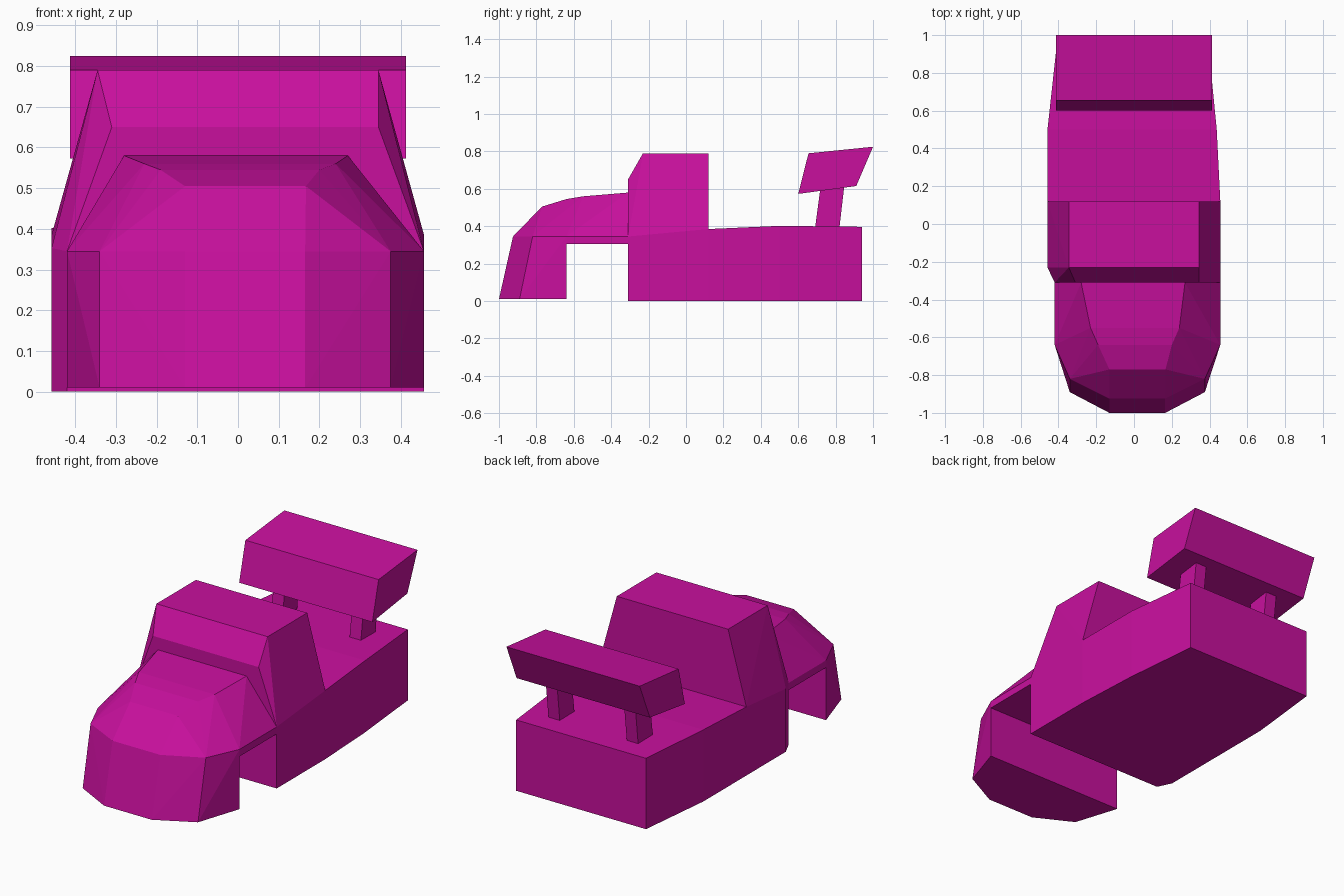
import bpy
import bmesh

cube = bpy.data.objects.get("Cube")
if cube:
    bpy.data.objects.remove(cube, do_unlink=True)

paint = bpy.data.materials.new("magenta_paint")
paint.use_nodes = True
COLOUR = (0.58, 0.005, 0.34, 1)
paint.diffuse_color = COLOUR
paint.node_tree.nodes["Principled BSDF"].inputs["Base Color"].default_value = COLOUR


def solid(name, points):
    """Flat-faced convex solid around its corner points."""
    bm = bmesh.new()
    for p in points:
        bm.verts.new(p)
    hull = bmesh.ops.convex_hull(bm, input=bm.verts)
    inside = [v for v in hull["geom_interior"] if isinstance(v, bmesh.types.BMVert)]
    bmesh.ops.delete(bm, geom=inside, context="VERTS")
    bmesh.ops.dissolve_limit(bm, angle_limit=0.01, verts=bm.verts, edges=bm.edges)
    bmesh.ops.recalc_face_normals(bm, faces=bm.faces)
    mesh = bpy.data.meshes.new(name)
    bm.to_mesh(mesh)
    bm.free()
    mesh.materials.append(paint)
    obj = bpy.data.objects.new(name, mesh)
    bpy.context.collection.objects.link(obj)


def stations(rows):
    """Each row (left x, right x, y, z) gives a pair of corners."""
    return [(x, y, z) for a, b, y, z in rows for x in (a, b)]


def extrude_x(profile, a, b):
    return [(x, y, z) for y, z in profile for x in (a, b)]


# Main body: tapering tub with a gently arched deck
deck = [(-.42, .457, -.31, .345), (-.458, .457, -.23, .353),
        (-.458, .457, .12, .385), (-.458, .438, .5, .402), (-.41, .395, .94, .397)]
solid("body", stations(deck + [(a, b, y, 0) for a, b, y, z in deck]))

# Cab with sloping sides and a raked windscreen
solid("cab", stations(deck[:3] + [(-.31, .345, -.31, .65),
                                  (-.345, .345, -.23, .79), (-.345, .345, .12, .79)]))

# Faceted hood with its connecting slab
hood_base = [(-.42, .457, -.64, .345), (-.34, .375, -.82, .345), (-.13, .165, -.925, .345)]
hood_top = [(-.28, .27, -.31, .58), (-.23, .24, -.55, .56),
            (-.19, .2, -.64, .545), (-.13, .167, -.77, .505)]
slab = [(-.42, .457, y, z) for y, z in ((-.31, .345), (-.31, .305), (-.64, .305))]
solid("hood", stations(hood_base + hood_top + slab))

# Flared nose block below the hood
nose_foot = [(-.42, .457, -.64, .01), (-.34, .375, -.89, .01), (-.13, .165, -1, .01)]
solid("nose", stations(hood_base + nose_foot))

# Tail wing on two slanted posts
solid("wing", extrude_x([(.6, .573), (.655, .79), (1, .825), (.91, .615)], -.413, .413))
post = [(.69, .39), (.82, .39), (.848, .63), (.722, .63)]
for side, s in (("left", 1), ("right", -1)):
    solid(side + "_wing_post", extrude_x(post, s * .208, s * .278))
